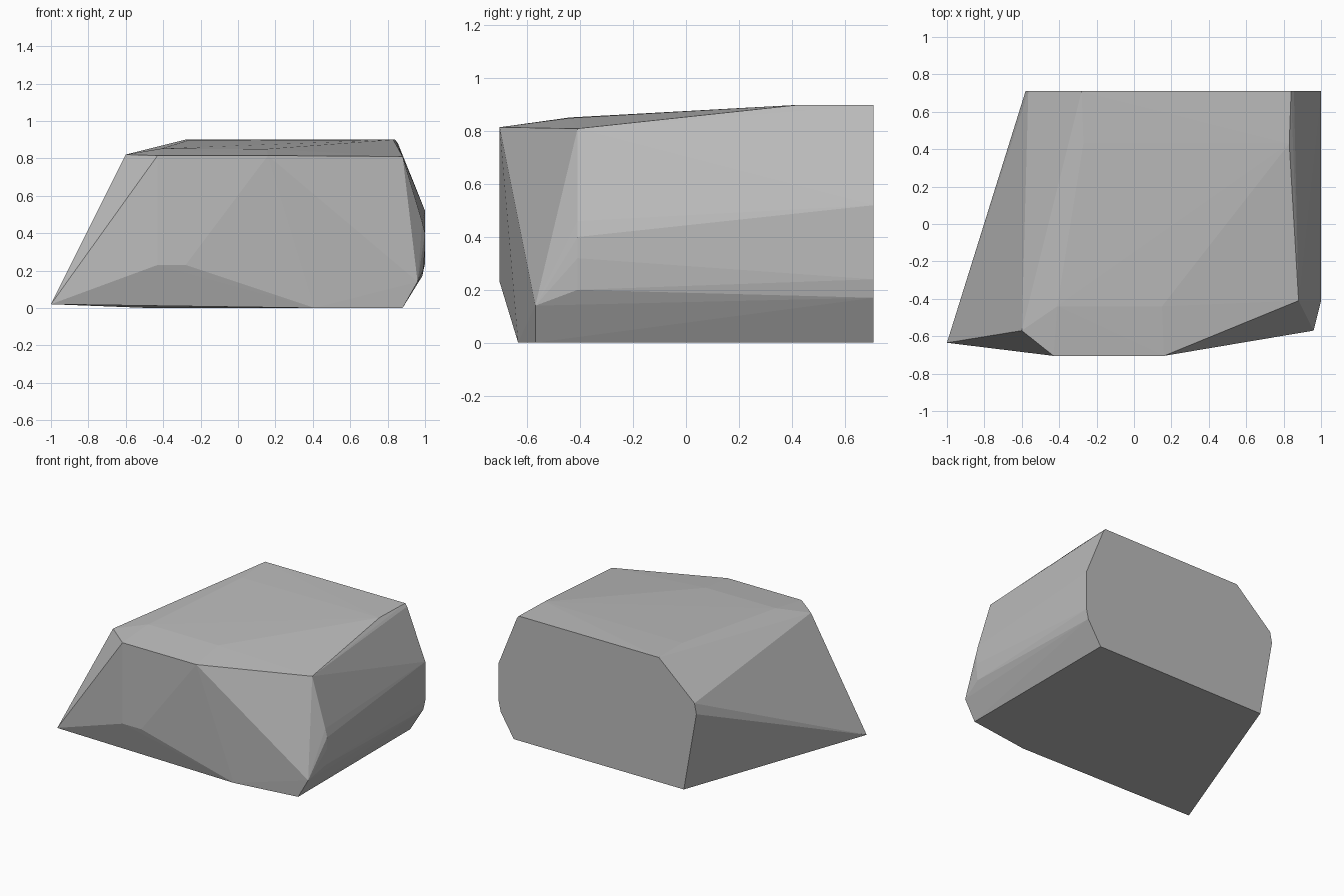
import bpy
import bmesh

default_cube = bpy.data.objects.get("Cube")
if default_cube:
    bpy.data.objects.remove(default_cube, do_unlink=True)


def grey_stone_material():
    material = bpy.data.materials.new("grey_stone")
    material.use_nodes = True
    colour = (0.5, 0.5, 0.5, 1)
    material.diffuse_color = colour
    material.node_tree.nodes["Principled BSDF"].inputs["Base Color"].default_value = colour
    return material


def section(y, outline):
    """Place an x-z outline at the given depth."""
    return [(x, y, z) for x, z in outline]


corners = []

# Flat broken back face
corners += section(0.71, [(-0.48, 0), (0.88, 0), (0.985, 0.17), (1, 0.24), (1, 0.52),
                          (0.855, 0.88), (0.84, 0.9), (-0.28, 0.9),
                          (-0.565, 0.645), (-0.58, 0.57)])

# Crown, where the level top begins sloping towards the front
corners += section(0.43, [(0.83, 0.9), (-0.27, 0.895)])
corners += section(-0.44, [(-0.41, 0.852), (0.15, 0.85)])

# Shoulder and bulge of the right side
corners += section(-0.41, [(0.88, 0.81), (0.985, 0.46), (1, 0.4), (1, 0.32), (0.99, 0.2)])

# Chipped lower right corner and upper left corner
corners += section(-0.57, [(0.88, 0), (0.96, 0.14), (-0.6, 0.82)])

# Pointed left toe and front lower edge
corners += section(-0.635, [(-1, 0.02), (0.41, 0)])

# Flat front facet
corners += section(-0.705, [(-0.43, 0.815), (0.16, 0.815), (-0.28, 0.23), (-0.43, 0.23)])

# Wrap the corners into one faceted boulder
mesh = bmesh.new()
for corner in corners:
    mesh.verts.new(corner)
hull = bmesh.ops.convex_hull(mesh, input=mesh.verts[:])
unused = [v for v in hull["geom_interior"] if isinstance(v, bmesh.types.BMVert)]
bmesh.ops.delete(mesh, geom=unused, context="VERTS")
bmesh.ops.recalc_face_normals(mesh, faces=mesh.faces[:])

boulder_mesh = bpy.data.meshes.new("boulder")
mesh.to_mesh(boulder_mesh)
mesh.free()
boulder_mesh.materials.append(grey_stone_material())
boulder = bpy.data.objects.new("boulder", boulder_mesh)
bpy.context.collection.objects.link(boulder)
